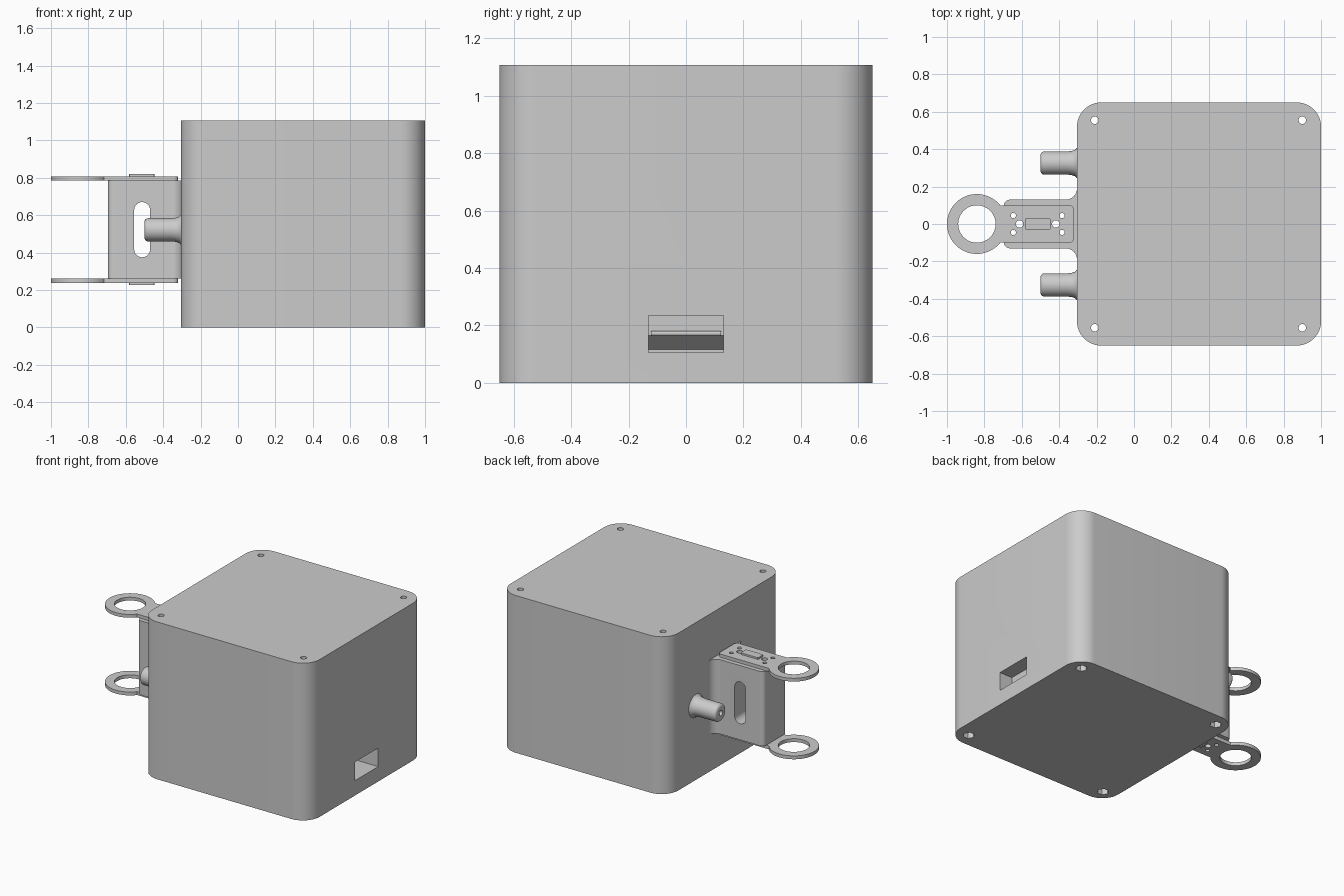
import bpy
import bmesh
from math import asin, cos, pi, radians, sin
from mathutils import Matrix, Vector

cube = bpy.data.objects.get("Cube")
if cube:
    bpy.data.objects.remove(cube, do_unlink=True)

GREY = (0.6, 0.6, 0.6, 1)
grey = bpy.data.materials.new("light grey")
grey.use_nodes = True
grey.diffuse_color = GREY
grey.node_tree.nodes["Principled BSDF"].inputs["Base Color"].default_value = GREY

# Maps (u, v, along) to world axes for each extrusion direction
AXES = {"z": lambda u, v, w: (u, v, w), "y": lambda u, v, w: (u, w, v)}


def finish(name, bm):
    bmesh.ops.recalc_face_normals(bm, faces=bm.faces)
    mesh = bpy.data.meshes.new(name)
    bm.to_mesh(mesh)
    bm.free()
    mesh.materials.append(grey)
    obj = bpy.data.objects.new(name, mesh)
    bpy.context.collection.objects.link(obj)
    return obj


def prism(name, outline, lo, hi, axis="z"):
    bm = bmesh.new()
    place = AXES[axis]
    face = bm.faces.new([bm.verts.new(place(u, v, lo)) for u, v in outline])
    result = bmesh.ops.extrude_face_region(bm, geom=[face])
    verts = [g for g in result["geom"] if isinstance(g, bmesh.types.BMVert)]
    bmesh.ops.translate(bm, verts=verts, vec=Vector(place(0, 0, hi - lo)))
    return finish(name, bm)


def arc(cx, cy, r, start, end, n):
    steps = [start + (end - start) * i / n for i in range(n + 1)]
    return [(cx + r * cos(a), cy + r * sin(a)) for a in steps]


def circle(cx, cy, r, n=32):
    return arc(cx, cy, r, 0, 2 * pi, n)[:-1]


def rounded(x0, x1, y0, y1, r, n=8):
    corners = [(x1 - r, y1 - r), (x0 + r, y1 - r), (x0 + r, y0 + r), (x1 - r, y0 + r)]
    pts = []
    for i, (cx, cy) in enumerate(corners):
        pts += arc(cx, cy, r, i * pi / 2, (i + 1) * pi / 2, n)
    return pts


def cut(obj, cutters):
    for c in cutters:
        mod = obj.modifiers.new("cut", "BOOLEAN")
        mod.operation, mod.solver, mod.object = "DIFFERENCE", "EXACT", c
        bpy.context.view_layer.objects.active = obj
        bpy.ops.object.modifier_apply(modifier=mod.name)
        bpy.data.objects.remove(c, do_unlink=True)


def smooth(obj):
    bpy.ops.object.select_all(action="DESELECT")
    obj.select_set(True)
    bpy.context.view_layer.objects.active = obj
    bpy.ops.object.shade_smooth_by_angle(angle=radians(30))


# Enclosure with rounded vertical corners
LEFT, TOP = -0.305, 1.107
box = prism("enclosure", rounded(LEFT, 1, -0.65, 0.65, 0.13, 14), 0, TOP)

# Corner screw holes with hexagonal nut pockets underneath
cutters = []
for x in (-0.21, 0.9):
    for y in (-0.555, 0.555):
        cutters.append(prism("screw_hole", circle(x, y, 0.02, 20), -0.1, 1.2))
        cutters.append(prism("nut_pocket", circle(x, y, 0.038, 6), -0.1, 0.05))

# Connector port with an undercut lower back wall and a thin slit
port = [(1.1, 0.105), (0.84, 0.105), (0.84, 0.115), (0.9, 0.165), (0.9, 0.235), (1.1, 0.235)]
cutters.append(prism("port_cutter", port, -0.13, 0.13, "y"))
cut(box, cutters)
smooth(box)

lip = prism("port_lip", rounded(0.88, 0.915, 0.163, 0.181, 0.008, 4), -0.122, 0.122, "y")
smooth(lip)


# Hinge bracket, flaring where it meets the enclosure
def bracket_holes():
    holes = [(x, y, 0.014) for x in (-0.645, -0.385) for y in (-0.045, 0.045)]
    holes += [(-0.612, 0, 0.02), (-0.418, 0, 0.02)]
    return [prism("bracket_hole", circle(x, y, r, 16), 0.1, 0.95) for x, y, r in holes]


half = arc(-0.665, 0.1, 0.03, pi, pi / 2, 6) + arc(-0.365, 0.19, 0.06, -pi / 2, 0, 8)
half.append((-0.29, 0.19))
outline = half + [(x, -y) for x, y in reversed(half)]
bracket = prism("hinge_bracket", outline, 0.262, 0.785)
slot = prism("slot_cutter", rounded(-0.555, -0.47, 0.375, 0.67, 0.0424, 10), -0.3, 0.3, "y")
cut(bracket, [slot] + bracket_holes())
smooth(bracket)

# Upper and lower ring arms, each with a raised pad
neck = asin(0.1 / 0.16)
arm = arc(-0.84, 0, 0.16, neck, 2 * pi - neck, 48)
arm += arc(-0.345, -0.075, 0.025, -pi / 2, 0, 6) + arc(-0.345, 0.075, 0.025, 0, pi / 2, 6)
for side, lo, hi, pad_lo, pad_hi in (
    ("upper", 0.785, 0.808, 0.8, 0.82),
    ("lower", 0.238, 0.262, 0.228, 0.25),
):
    ring = prism(side + "_ring_arm", arm, lo, hi)
    cut(ring, [prism("ring_hole", circle(-0.84, 0, 0.1, 48), 0.1, 0.95)] + bracket_holes())
    smooth(ring)
    pad = prism(side + "_pad", rounded(-0.582, -0.447, -0.03, 0.03, 0.006, 3), pad_lo, pad_hi)
    cut(pad, bracket_holes())

# Two hollow-tipped pegs, turned around the x axis
profile = [(-0.44, 0), (-0.44, 0.018), (-0.5, 0.018)]
profile += [(x, r) for x, r in arc(-0.48, 0.042, 0.02, pi, pi / 2, 6)]
profile += [(-0.36, 0.062), (-0.335, 0.064), (-0.316, 0.07), (-0.305, 0.08), (-0.29, 0.08)]
for side, y in (("left", 0.326), ("right", -0.326)):
    bm = bmesh.new()
    verts = [bm.verts.new((x, 0, r)) for x, r in profile]
    edges = [bm.edges.new(pair) for pair in zip(verts, verts[1:])]
    bmesh.ops.spin(bm, geom=verts + edges, cent=(0, 0, 0), axis=(1, 0, 0),
                   angle=2 * pi, steps=32, use_merge=True)
    bmesh.ops.remove_doubles(bm, verts=bm.verts, dist=0.0005)
    bm.transform(Matrix.Translation((0, y, 0.522)))
    smooth(finish(("back_" if y > 0 else "front_") + "peg", bm))
